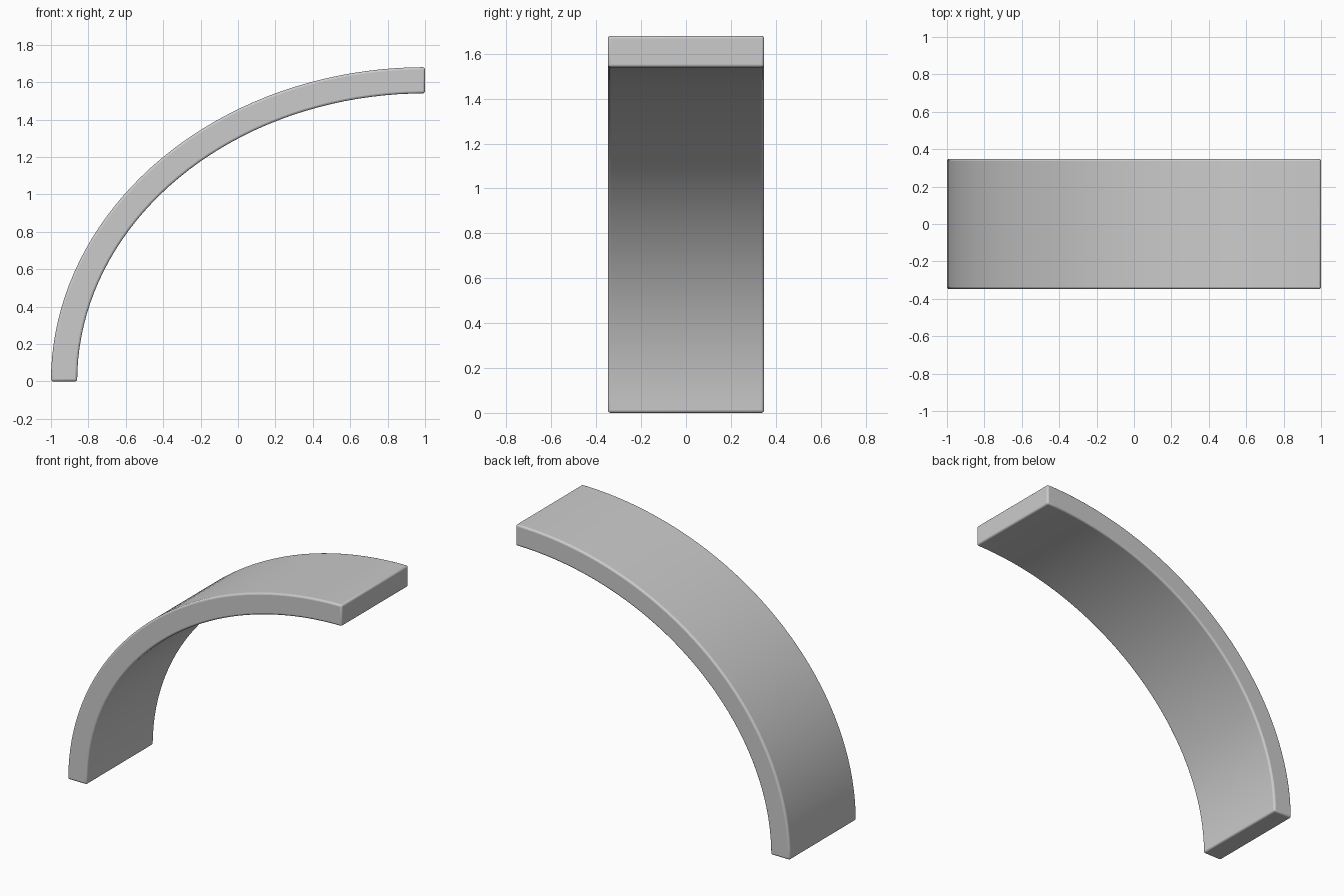
import bpy, bmesh, math

if "Cube" in bpy.data.objects:
    bpy.data.objects.remove(bpy.data.objects["Cube"])

SEGMENTS = 40
HALF_WIDTH = 0.348


def quarter_ellipse(a, b):
    """Points from the foot (left) to the crown (right), centred on x = 1."""
    return [(1 - a * math.cos(t), b * math.sin(t))
            for t in (i / SEGMENTS * math.pi / 2 for i in range(SEGMENTS + 1))]


# Curved band: quads between the outer and inner ellipse, extruded across y
bm = bmesh.new()
outer, inner = [[bm.verts.new((x, -HALF_WIDTH, z)) for x, z in quarter_ellipse(a, b)]
                for a, b in ((2.0, 1.68), (1.86, 1.54))]
side = [bm.faces.new((outer[i], inner[i], inner[i + 1], outer[i + 1]))
        for i in range(SEGMENTS)]
extruded = bmesh.ops.extrude_face_region(bm, geom=side, use_keep_orig=True)
new_verts = [g for g in extruded["geom"] if isinstance(g, bmesh.types.BMVert)]
bmesh.ops.translate(bm, verts=new_verts, vec=(0, 2 * HALF_WIDTH, 0))
bmesh.ops.recalc_face_normals(bm, faces=bm.faces)

mesh = bpy.data.meshes.new("curved_arch_segment")
bm.to_mesh(mesh)
bm.free()
arch = bpy.data.objects.new("curved_arch_segment", mesh)
bpy.context.collection.objects.link(arch)

# Softened edges
bevel = arch.modifiers.new("soft_edges", "BEVEL")
bevel.width = 0.012
bevel.segments = 3
bevel.limit_method = "ANGLE"
bevel.angle_limit = math.radians(40)

bpy.context.view_layer.objects.active = arch
arch.select_set(True)
bpy.ops.object.shade_smooth_by_angle(angle=math.radians(35))
